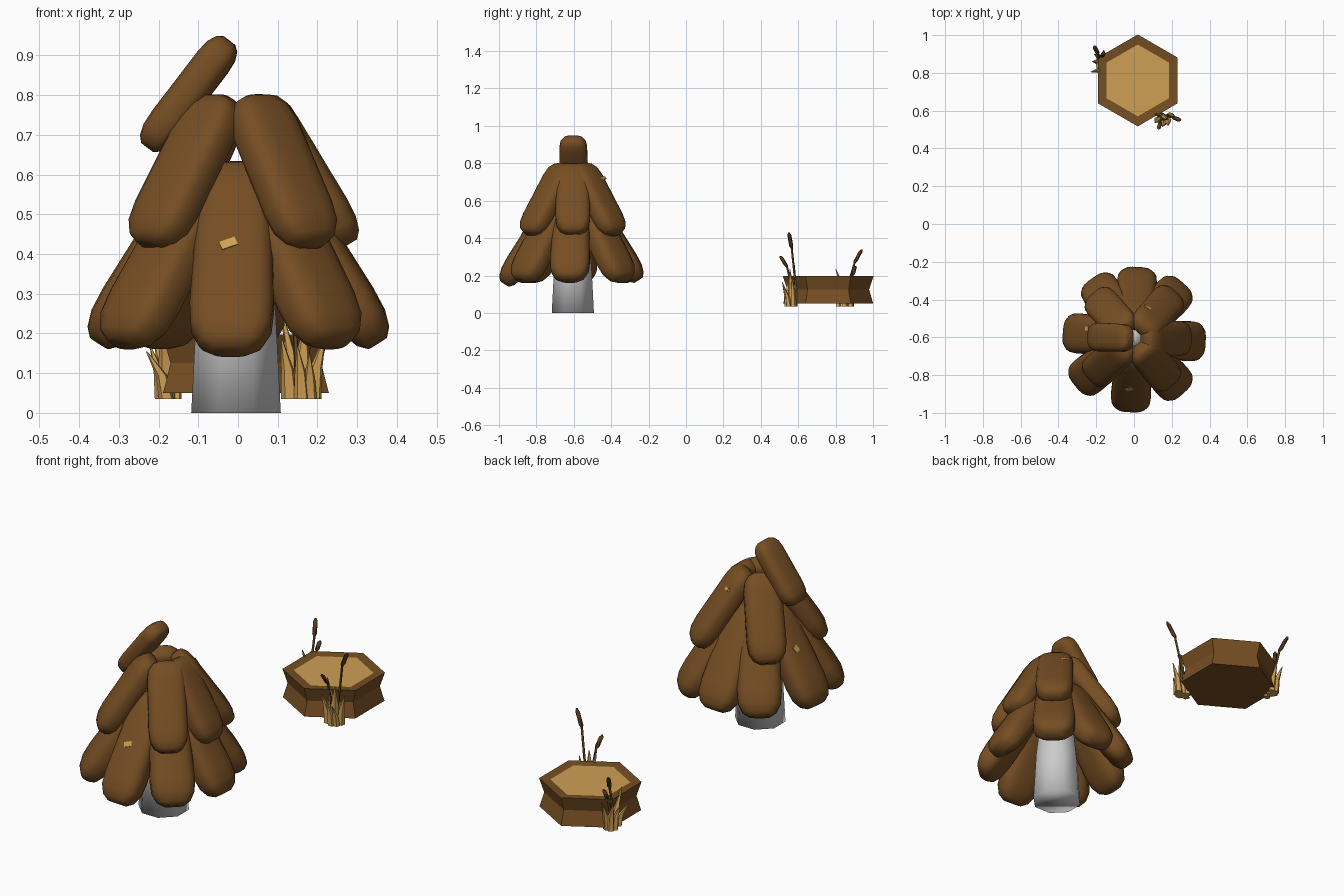
import bpy, bmesh, math
from mathutils import Vector, Matrix

if "Cube" in bpy.data.objects:
    bpy.data.objects.remove(bpy.data.objects["Cube"])


def material(name, rgb):
    m = bpy.data.materials.new(name)
    m.diffuse_color = (*rgb, 1)
    m.use_nodes = True
    m.node_tree.nodes["Principled BSDF"].inputs["Base Color"].default_value = m.diffuse_color
    return m


BROWN = material("brown", (0.18, 0.076, 0.017))
TAN = material("tan", (0.62, 0.35, 0.09))
GREY = material("light grey", (0.60, 0.60, 0.60))
DARK = material("dark brown", (0.10, 0.045, 0.014))
OLIVE = material("olive brown", (0.15, 0.10, 0.025))


def loft(name, rings, mats, smooth=None):
    """Skin a list of equal-length point rings and cap both ends."""
    bm = bmesh.new()
    rows = [[bm.verts.new(p) for p in ring] for ring in rings]
    n = len(rows[0])
    for a, b in zip(rows, rows[1:]):
        for i in range(n):
            bm.faces.new((a[i], a[(i + 1) % n], b[(i + 1) % n], b[i]))
    bm.faces.new(rows[0][::-1])
    bm.faces.new(rows[-1])
    bmesh.ops.recalc_face_normals(bm, faces=bm.faces)
    me = bpy.data.meshes.new(name)
    bm.to_mesh(me)
    bm.free()
    for m in mats:
        me.materials.append(m)
    ob = bpy.data.objects.new(name, me)
    bpy.context.collection.objects.link(ob)
    if smooth:
        bpy.ops.object.select_all(action='DESELECT')
        ob.select_set(True)
        bpy.context.view_layer.objects.active = ob
        bpy.ops.object.shade_smooth_by_angle(angle=math.radians(smooth))
    return ob


def circle(c, rx, ry, n, start=0.0, power=1.0):
    pts = []
    for i in range(n):
        a = start + 2 * math.pi * i / n
        u, v = math.cos(a), math.sin(a)
        pts.append(Vector((c[0] + rx * math.copysign(abs(u) ** power, u),
                           c[1] + ry * math.copysign(abs(v) ** power, v), c[2])))
    return pts


def tube(name, path, radii, mat, sides=6, flat=1.0):
    rings = [circle(p, r, r * flat, sides, 0.4) for p, r in zip(path, radii)]
    return loft(name, rings, [mat], 50)


# trunk, smooth all over
CX, CY = 0.0, -0.605
loft("trunk", [circle((CX - 0.005, CY, z), r, r, 8, math.pi / 8) for z, r in
               ((0, 0.122), (0.25, 0.108), (0.45, 0.085), (0.62, 0.04))], [GREY], 120)

# leaf slabs: rounded flat boughs leaning outwards
PROFILE = ((0, 0.4), (0.03, 0.7), (0.1, 0.93), (0.2, 1), (0.76, 1), (0.88, 0.93), (0.96, 0.72), (1, 0.42))


def leaf(name, az, top, tip, width, thick, taper=0.8):
    """top and tip are (distance from trunk axis, height)."""
    a = math.radians(az)
    out = Vector((math.cos(a), math.sin(a), 0))
    side = Vector((-math.sin(a), math.cos(a), 0))
    p0 = Vector((CX, CY, top[1])) + out * top[0]
    p1 = Vector((CX, CY, tip[1])) + out * tip[0]
    axis = (p1 - p0).normalized()
    nrm = axis.cross(side)
    frame = Matrix.Translation(p0) @ Matrix((side, nrm, axis)).transposed().to_4x4()
    length = (p1 - p0).length
    rings = []
    for t, s in PROFILE:
        k = s * (taper + (1 - taper) * t)
        rings.append([frame @ p for p in
                      circle((0, 0, t * length), width / 2 * k, thick / 2 * s, 16, math.pi / 16, 0.65)])
    loft(name, rings, [BROWN], 50)
    return frame


lower = {}
for az, r in ((267, 0.365), (219, 0.375), (175, 0.35), (125, 0.36),
              (87, 0.35), (48, 0.365), (357, 0.352), (312, 0.365)):
    drop = 0.02 if az == 267 else 0
    lower[az] = leaf(f"lower_leaf_{az}", az, (0.07, 0.62), (r, 0.175 - drop), 0.225, 0.13)
upper = {}
for az, r in ((222, 0.3), (309, 0.3), (0, 0.28), (48, 0.31), (133, 0.3)):
    upper[az] = leaf(f"upper_leaf_{az}", az, (0.06, 0.79), (r, 0.425), 0.19, 0.11, 0.95)
# loose leaf sticking up on the left
leaf("crown_leaf", 178, (0.022, 0.937), (0.228, 0.668), 0.155, 0.094, 0.95)


# small pale chips on the leaves
def chip(name, frame, x, y, z, w, h, turn):
    rot = frame @ Matrix.Translation((x, y, z)) @ Matrix.Rotation(turn, 4, 'Y')
    rings = [[rot @ Vector((sx * w / 2, d, sz * h / 2)) for sx, sz in ((-1, -1), (1, -1), (1, 1), (-1, 1))]
             for d in (-0.004, 0.004)]
    loft(name, rings, [TAN])


chip("front_chip", lower[267], -0.01, 0.063, 0.27, 0.042, 0.024, 0.4)
chip("back_chip", upper[48], 0.055, 0.05, 0.12, 0.04, 0.015, 0.2)
chip("left_chip", lower[175], -0.03, 0.063, 0.24, 0.03, 0.03, 0.3)

# six-sided pond basin with a pinched waist and a pale top
PX, PY = 0.02, 0.76
basin = loft("pond_basin", [circle((PX, PY, z), r, r, 6, math.pi / 6) for z, r in
                            ((0.05, 0.241), (0.125, 0.219), (0.197, 0.243), (0.193, 0.19))], [BROWN, TAN])
for f in basin.data.polygons:
    if f.normal.z > 0.99 and len(f.vertices) == 6:
        f.material_index = 1


# reed clumps beside the pond
def blades(name, cx, cy, specs):
    for i, (dx, dy, lx, ly, h, r) in enumerate(specs):
        b = Vector((cx + dx, cy + dy, 0.035))
        path = [b, b + Vector((lx * 0.25, ly * 0.25, h * 0.5)), b + Vector((lx, ly, h))]
        tube(f"{name}_blade_{i}", path, (r, r * 0.75, 0.002), TAN, 5, 0.8)


def cattail(name, pts):
    """Stem through all points, seed head over the last stretch."""
    pts = [Vector(p) for p in pts]
    tube(name + "_stem", pts, [0.006] * len(pts), OLIVE, 5)
    a, b = pts[-2], pts[-1]
    tube(name + "_head", [a, a.lerp(b, 0.15), a.lerp(b, 0.85), b], (0.005, 0.011, 0.011, 0.004), DARK, 6)


blades("front_reed", 0.16, 0.565, ((-0.03, -0.01, -0.02, -0.02, 0.15, 0.022), (0, 0, 0.01, -0.01, 0.2, 0.026),
                                   (0.03, 0.01, 0.03, -0.01, 0.16, 0.022), (0.0, -0.025, -0.01, -0.025, 0.13, 0.02),
                                   (-0.02, 0.015, -0.03, 0.0, 0.22, 0.02), (0.02, -0.015, 0.0, -0.03, 0.11, 0.02)))
cattail("front_cattail_tall", ((0.165, 0.565, 0.04), (0.18, 0.58, 0.2), (0.205, 0.565, 0.345), (0.245, 0.55, 0.43)))
cattail("front_cattail_short", ((0.15, 0.565, 0.04), (0.145, 0.555, 0.18), (0.14, 0.54, 0.245), (0.13, 0.505, 0.305)))

blades("back_reed", -0.18, 0.85, ((0, 0, -0.01, -0.05, 0.2, 0.024), (0, 0.03, -0.03, 0.02, 0.15, 0.022),
                                  (0, -0.035, -0.05, -0.01, 0.12, 0.02), (0.02, 0.03, 0.0, 0.04, 0.15, 0.02),
                                  (-0.01, 0.01, -0.03, 0.0, 0.13, 0.02)))
cattail("back_cattail_tall", ((-0.185, 0.86, 0.04), (-0.185, 0.875, 0.18), (-0.19, 0.9, 0.265), (-0.21, 0.94, 0.34)))
cattail("back_cattail_short", ((-0.18, 0.86, 0.04), (-0.175, 0.88, 0.15), (-0.17, 0.89, 0.2), (-0.16, 0.905, 0.25)))
